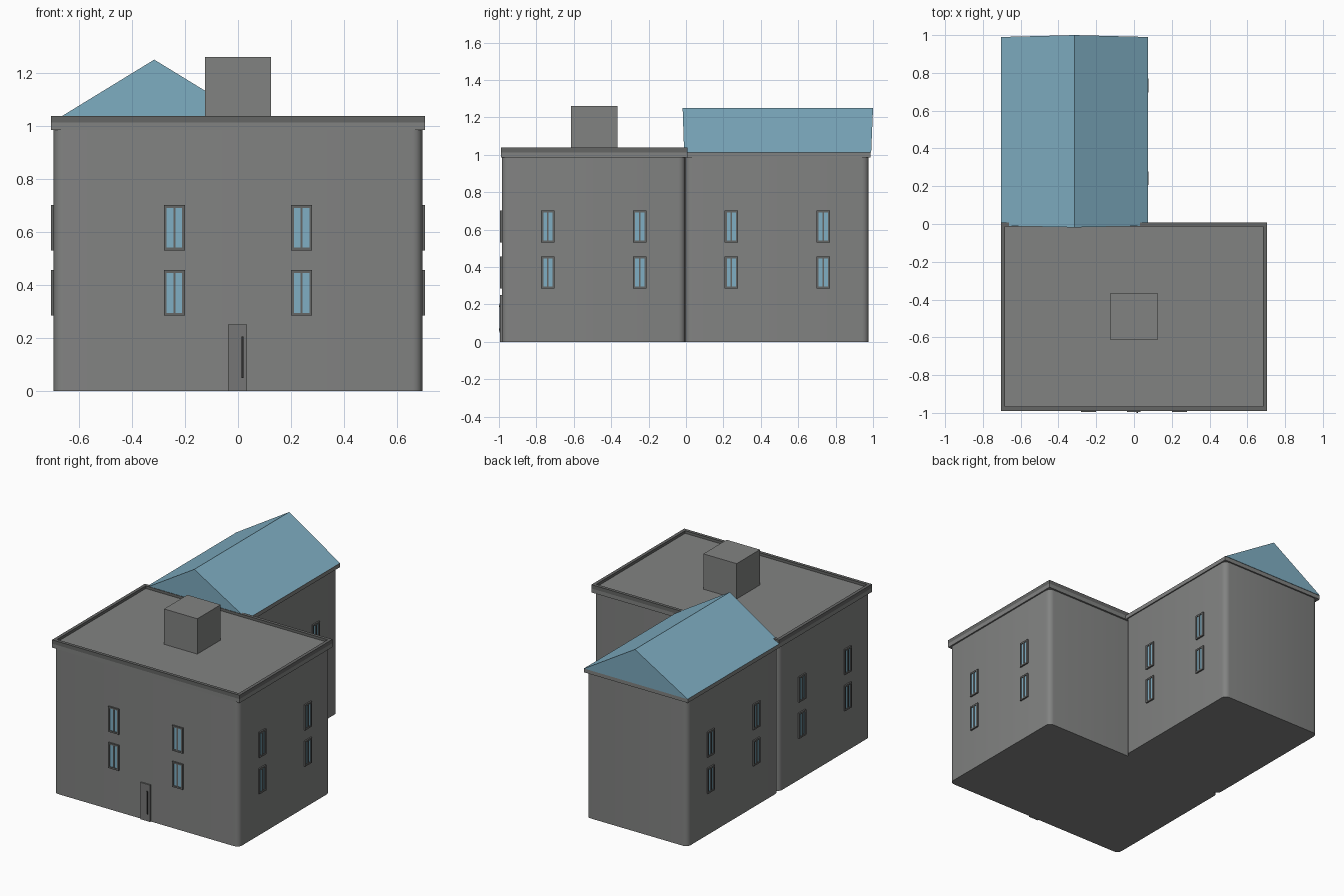
import bpy, bmesh
from math import radians
from mathutils import Matrix

if "Cube" in bpy.data.objects:
    bpy.data.objects.remove(bpy.data.objects["Cube"])


def material(name, r, g, b):
    m = bpy.data.materials.new(name)
    m.diffuse_color = (r, g, b, 1)
    m.use_nodes = True
    m.node_tree.nodes["Principled BSDF"].inputs["Base Color"].default_value = m.diffuse_color
    return m


blue = material("blue", 0.215, 0.43, 0.55)
grey = material("wall_grey", 0.222, 0.226, 0.222)
trim = material("trim_grey", 0.13, 0.133, 0.13)
door_grey = material("door_grey", 0.18, 0.183, 0.18)
dark = material("dark_metal", 0.03, 0.03, 0.03)


def add_box(bm, x0, x1, y0, y1, z0, z1):
    m = Matrix.Translation(((x0 + x1) / 2, (y0 + y1) / 2, (z0 + z1) / 2))
    m = m @ Matrix.Diagonal((x1 - x0, y1 - y0, z1 - z0, 1))
    bmesh.ops.create_cube(bm, size=1, matrix=m)


def to_mesh(bm, name, mat):
    me = bpy.data.meshes.new(name)
    bm.to_mesh(me)
    bm.free()
    me.materials.append(mat)
    return me


def place(me, name, loc=(0, 0, 0), turn=0):
    ob = bpy.data.objects.new(name, me)
    ob.location = loc
    ob.rotation_euler.z = radians(turn)
    bpy.context.collection.objects.link(ob)
    return ob


def boxes(name, mat, *dims):
    bm = bmesh.new()
    for d in dims:
        add_box(bm, *d)
    return place(to_mesh(bm, name, mat), name)


def rounded_block(name, *dims):
    """Box with rounded vertical corners, smooth shaded."""
    bm = bmesh.new()
    add_box(bm, *dims)
    upright = [e for e in bm.edges
               if abs(e.verts[0].co.z - e.verts[1].co.z) > 0.1]
    bmesh.ops.bevel(bm, geom=upright, offset=0.035, segments=4,
                    profile=0.5, affect='EDGES')
    ob = place(to_mesh(bm, name, grey), name)
    bpy.context.view_layer.objects.active = ob
    ob.select_set(True)
    bpy.ops.object.shade_smooth_by_angle(angle=radians(40))
    ob.select_set(False)


# Walls of the main block and the rear wing
rounded_block("main_walls", -0.695, 0.695, -0.985, -0.004, 0, 0.99)
rounded_block("wing_walls", -0.695, 0.067, -0.004, 0.977, 0, 0.99)

# Eaves slabs; the main one carries the flat roof
boxes("main_cornice", grey, (-0.705, 0.705, -0.989, 0.008, 0.985, 1.012))
boxes("wing_cornice", grey, (-0.705, 0.075, 0.0, 0.987, 0.985, 1.012))
boxes("flat_roof", grey, (-0.69, 0.69, -0.975, -0.006, 1.0, 1.02))

# Raised rim around the flat roof
boxes("parapet", trim,
      (-0.705, 0.705, -0.989, -0.967, 1.012, 1.038),
      (-0.705, 0.705, -0.014, 0.008, 1.012, 1.038),
      (-0.705, -0.683, -0.967, -0.014, 1.012, 1.038),
      (0.683, 0.705, -0.967, -0.014, 1.012, 1.038))

# Chimney
boxes("chimney", grey, (-0.125, 0.125, -0.615, -0.365, 1.015, 1.26))

# Gable roof, ridge slightly longer than the eaves
bm = bmesh.new()
ends = []
for eave_y, ridge_y in ((-0.010, -0.018), (0.990, 1.0)):
    ends.append([bm.verts.new(p) for p in ((-0.705, eave_y, 1.012),
                                           (0.073, eave_y, 1.012),
                                           (-0.316, ridge_y, 1.25))])
bm.faces.new(ends[0])
bm.faces.new(ends[1][::-1])
for i in range(3):
    j = (i + 1) % 3
    bm.faces.new((ends[0][i], ends[1][i], ends[1][j], ends[0][j]))
bmesh.ops.recalc_face_normals(bm, faces=bm.faces)
place(to_mesh(bm, "gable_roof", blue), "gable_roof")


def window_meshes(w, h=0.172, t=0.011, out=0.010):
    """Frame with a central mullion and two panes, facing -y."""
    a, b = w / 2, h / 2
    fr = bmesh.new()
    for s in (-1, 1):
        x, z = s * (a - t / 2), s * (b - t / 2)
        add_box(fr, x - t / 2, x + t / 2, -out, 0.01, -b, b)
        add_box(fr, t - a, a - t, -out, 0.01, z - t / 2, z + t / 2)
    add_box(fr, -0.004, 0.004, -out, 0.01, t - b, b - t)
    pn = bmesh.new()
    for s in (-1, 1):
        x0, x1 = sorted((s * 0.004, s * (a - t)))
        add_box(pn, x0, x1, -0.005, 0.01, t - b, b - t)
    return to_mesh(fr, "window_frame", trim), to_mesh(pn, "window_panes", blue)


# Windows: two storeys on the front and along both long sides
front_set, side_set = window_meshes(0.08), window_meshes(0.072)
spots = [(front_set, x, -0.985, 0) for x in (-0.24, 0.24)]
for y in (-0.738, -0.248, 0.243, 0.733):
    spots.append((side_set, 0.695 if y < 0 else 0.067, y, 90))
    spots.append((side_set, -0.695, y, -90))
for (frame, panes), x, y, turn in spots:
    for z in (0.370, 0.616):
        place(frame, "window_frame", (x, y, z), turn)
        place(panes, "window_panes", (x, y, z), turn)

# Front door with a long bar handle
boxes("door", door_grey, (-0.038, 0.034, -0.994, -0.975, 0, 0.25))
boxes("door_handle", dark,
      (0.013, 0.021, -1.0, -0.996, 0.05, 0.205),
      (0.014, 0.020, -0.998, -0.985, 0.06, 0.07),
      (0.014, 0.020, -0.998, -0.985, 0.185, 0.195))
